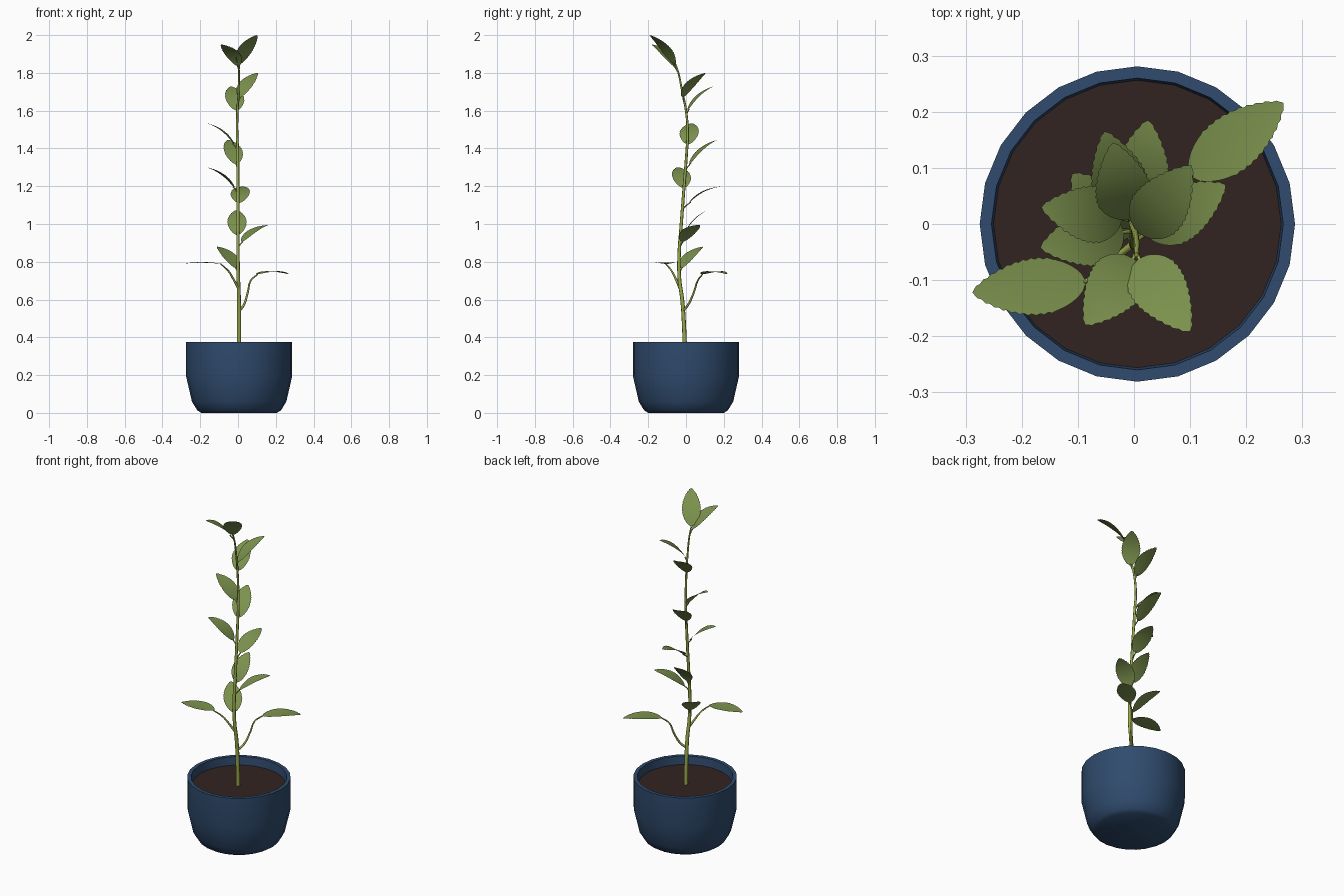
import bpy, bmesh, math
from mathutils import Vector

if "Cube" in bpy.data.objects:
    bpy.data.objects.remove(bpy.data.objects["Cube"])


def material(name, rgb):
    m = bpy.data.materials.new(name)
    m.diffuse_color = (*rgb, 1)
    m.use_nodes = True
    m.node_tree.nodes["Principled BSDF"].inputs["Base Color"].default_value = m.diffuse_color
    return m


LEAF = material("leaf green", (0.20, 0.285, 0.075))
STEM = material("stem yellow green", (0.32, 0.39, 0.07))
POT = material("pot blue", (0.029, 0.071, 0.155))
SOIL = material("soil brown", (0.031, 0.017, 0.015))


def mesh_object(name, verts, faces, mat, angle=40):
    me = bpy.data.meshes.new(name)
    me.from_pydata(verts, [], faces)
    me.materials.append(mat)
    bm = bmesh.new()
    bm.from_mesh(me)
    bmesh.ops.recalc_face_normals(bm, faces=bm.faces) if mat is POT else None
    bm.to_mesh(me)
    bm.free()
    ob = bpy.data.objects.new(name, me)
    bpy.context.collection.objects.link(ob)
    bpy.ops.object.select_all(action='DESELECT')
    ob.select_set(True)
    bpy.context.view_layer.objects.active = ob
    bpy.ops.object.shade_smooth_by_angle(angle=math.radians(angle))
    return ob


def lathe(name, profile, mat, cx, sides=24):
    verts = [(cx + r * math.cos(2 * math.pi * i / sides), r * math.sin(2 * math.pi * i / sides), z)
             for r, z in profile for i in range(sides)]
    faces = [(k * sides + i, k * sides + (i + 1) % sides, (k + 1) * sides + (i + 1) % sides, (k + 1) * sides + i)
             for k in range(len(profile) - 1) for i in range(sides)]
    faces.append(tuple(reversed(range(sides))))
    last = (len(profile) - 1) * sides
    faces.append(tuple(range(last, last + sides)))
    return mesh_object(name, verts, faces, mat)


def tube(name, points, r0, r1):
    """Tapered round stalk through the points."""
    cu = bpy.data.curves.new(name, 'CURVE')
    cu.dimensions = '3D'
    cu.bevel_depth = 1
    cu.bevel_resolution = 2
    cu.resolution_u = 4
    cu.use_fill_caps = True
    sp = cu.splines.new('BEZIER')
    sp.bezier_points.add(len(points) - 1)
    for i, (bp, p) in enumerate(zip(sp.bezier_points, points)):
        bp.co = p
        bp.radius = r0 + (r1 - r0) * i / (len(points) - 1)
        bp.handle_left_type = bp.handle_right_type = 'AUTO'
    cu.materials.append(STEM)
    ob = bpy.data.objects.new(name, cu)
    bpy.context.collection.objects.link(ob)
    bpy.ops.object.select_all(action='DESELECT')
    ob.select_set(True)
    bpy.context.view_layer.objects.active = ob
    bpy.ops.object.convert(target='MESH')
    bpy.ops.object.shade_smooth_by_angle(angle=math.radians(60))


def blade(name, base, tip, bulge, half=0.05, n=28):
    """Arched single-sheet leaf with a finely toothed edge and a pointed tip."""
    base, tip = Vector(base), Vector(tip)
    d = tip - base
    side = d.cross(Vector((0, 0, 1))).normalized()
    up = side.cross(d).normalized()
    verts, faces = [], []
    for i in range(n + 1):
        t = i / n
        w = half * max(math.sin(math.pi * t ** 0.82), 0) ** 0.72
        if 0.3 < t < 1:
            w += 0.0018 if i % 2 else -0.0012
        mid = base + d * t + up * bulge * 4 * t * (1 - t)
        lift = up * 0.06 * w
        verts += [mid - side * w + lift, mid, mid + side * w + lift]
        if i:
            a, b = 3 * (i - 1), 3 * i
            faces += [(a, a + 1, b + 1, b), (a + 1, a + 2, b + 2, b + 1)]
    mesh_object(name, verts, faces, LEAF)


# Pot and soil
CX = 0.006
lathe("pot", [(0.20, 0), (0.222, 0.014), (0.25, 0.06), (0.281, 0.195), (0.281, 0.375),
              (0.26, 0.375), (0.255, 0.31)], POT, CX)
lathe("soil", [(0.25, 0.315), (0.258, 0.326)], SOIL, CX)

# Main stem
stem = [(0.005, -0.005, 0.31), (0.005, -0.01, 0.45), (0.005, -0.02, 0.6), (0.002, -0.034, 0.7),
        (0, -0.037, 0.82), (0, -0.025, 1.0), (0, -0.01, 1.2), (-0.002, 0.005, 1.4),
        (-0.005, 0.009, 1.48), (-0.003, 0, 1.6), (0.003, -0.02, 1.7), (0.005, -0.04, 1.8),
        (0.004, -0.055, 1.845)]
tube("stem", stem, 0.0115, 0.004)


def stem_at(z):
    for a, b in zip(stem, stem[1:]):
        if z <= b[2]:
            return Vector(a).lerp(Vector(b), (z - a[2]) / (b[2] - a[2]))
    return Vector(stem[-1])


# Two low leaves on long curved stalks
tube("long_stalk_right", [(0.006, -0.016, 0.54), (0.03, 0.01, 0.57), (0.052, 0.042, 0.64),
                          (0.067, 0.062, 0.70), (0.105, 0.088, 0.734)], 0.007, 0.0035)
blade("low_leaf_right", (0.10, 0.085, 0.733), (0.266, 0.216, 0.735), 0.013)
tube("long_stalk_left", [(0.002, -0.033, 0.66), (-0.02, -0.05, 0.70), (-0.05, -0.075, 0.75),
                         (-0.09, -0.105, 0.787)], 0.007, 0.0035)
blade("low_leaf_left", (-0.085, -0.103, 0.788), (-0.288, -0.122, 0.79), 0.006)

# Upright leaves: blade base, tip
leaves = [((-0.010, -0.025, 0.765), (-0.110, 0.090, 0.880)),
          ((0.020, -0.018, 0.905), (0.163, 0.070, 0.995)),
          ((-0.004, -0.010, 0.940), (-0.008, 0.115, 1.073)),
          ((0.004, 0.015, 1.110), (0.025, 0.185, 1.198)),
          ((-0.018, -0.014, 1.190), (-0.167, -0.042, 1.300)),
          ((-0.010, 0.018, 1.315), (-0.052, 0.165, 1.445)),
          ((-0.020, 0.010, 1.420), (-0.165, 0.030, 1.533)),
          ((-0.008, 0.008, 1.600), (-0.037, 0.145, 1.728)),
          ((0.010, -0.018, 1.670), (0.102, 0.104, 1.800)),
          ((0.008, -0.062, 1.845), (0.100, -0.192, 2.000)),
          ((0.000, -0.062, 1.835), (-0.087, -0.180, 1.950))]
for i, (base, tip) in enumerate(leaves, 1):
    root = stem_at(min(base[2] - 0.03, 1.83))
    b = Vector(base)
    end = b + (Vector(tip) - b) * 0.06
    tube(f"leaf_stalk_{i}", [root, root.lerp(b, 0.6), end], 0.0045, 0.0025)
    blade(f"leaf_{i}", base, tip, 0.017)
